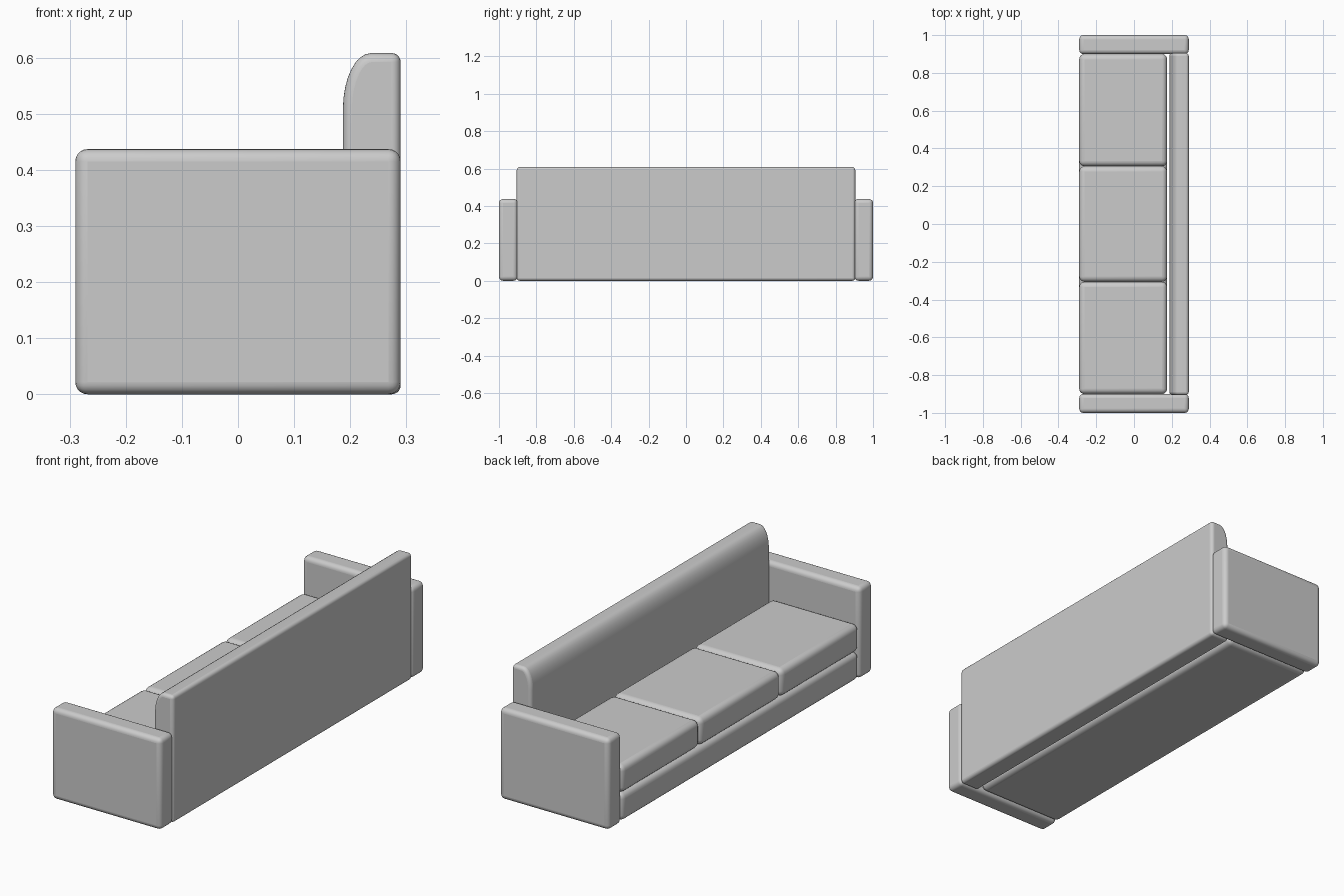
import bpy, math

if "Cube" in bpy.data.objects:
    bpy.data.objects.remove(bpy.data.objects["Cube"], do_unlink=True)

# Upholstery
fabric = bpy.data.materials.new("grey fabric")
fabric.use_nodes = True
GREY = (0.6, 0.6, 0.6, 1)
fabric.diffuse_color = GREY
fabric.node_tree.nodes["Principled BSDF"].inputs["Base Color"].default_value = GREY


def padded(name, profile, y0, y1, radius):
    """Extrude an x-z profile along y and soften its sharp edges."""
    n = len(profile)
    verts = [(x, y, z) for y in (y0, y1) for x, z in profile]
    faces = [tuple(range(n)), tuple(reversed(range(n, 2 * n)))]
    faces += [(i, i + n, (i + 1) % n + n, (i + 1) % n) for i in range(n)]
    mesh = bpy.data.meshes.new(name)
    mesh.from_pydata(verts, [], faces)
    mesh.materials.append(fabric)
    obj = bpy.data.objects.new(name, mesh)
    bpy.context.collection.objects.link(obj)
    bevel = obj.modifiers.new("soft edges", "BEVEL")
    bevel.width = radius
    bevel.segments = 5
    bevel.limit_method = "ANGLE"
    bevel.angle_limit = math.radians(40)
    bpy.ops.object.select_all(action="DESELECT")
    obj.select_set(True)
    bpy.context.view_layer.objects.active = obj
    bpy.ops.object.mode_set(mode="EDIT")
    bpy.ops.mesh.select_all(action="SELECT")
    bpy.ops.mesh.normals_make_consistent(inside=False)
    bpy.ops.object.mode_set(mode="OBJECT")
    bpy.ops.object.shade_smooth_by_angle(angle=math.radians(40))
    return obj


def box(x0, x1, z0, z1):
    return [(x0, z0), (x1, z0), (x1, z1), (x0, z1)]


FRONT, REAR, SEAT_REAR, INNER = -0.29, 0.29, 0.175, 0.9

# Arms
for side, sign in (("left", 1), ("right", -1)):
    y0, y1 = sorted((sign * INNER, sign))
    padded(side + "_arm", box(FRONT, REAR, 0, 0.437), y0, y1, 0.022)

# Backrest with a rounded upper front edge
back = [(0.187, 0), (REAR, 0), (REAR, 0.608)]
for i in range(9):
    a = math.pi / 2 * (1 + i / 8)
    back.append((0.237 + 0.05 * math.cos(a), 0.508 + 0.1 * math.sin(a)))
padded("backrest", back, -0.905, 0.905, 0.016)

# Seat base and three cushions
padded("seat_base", box(FRONT, SEAT_REAR, 0.002, 0.137), -INNER, INNER, 0.028)
edges = (-INNER, -0.306, 0.306, INNER)
for i, label in enumerate(("right", "middle", "left")):
    padded(label + "_cushion", box(FRONT, SEAT_REAR, 0.137, 0.27),
           edges[i], edges[i + 1], 0.028)
